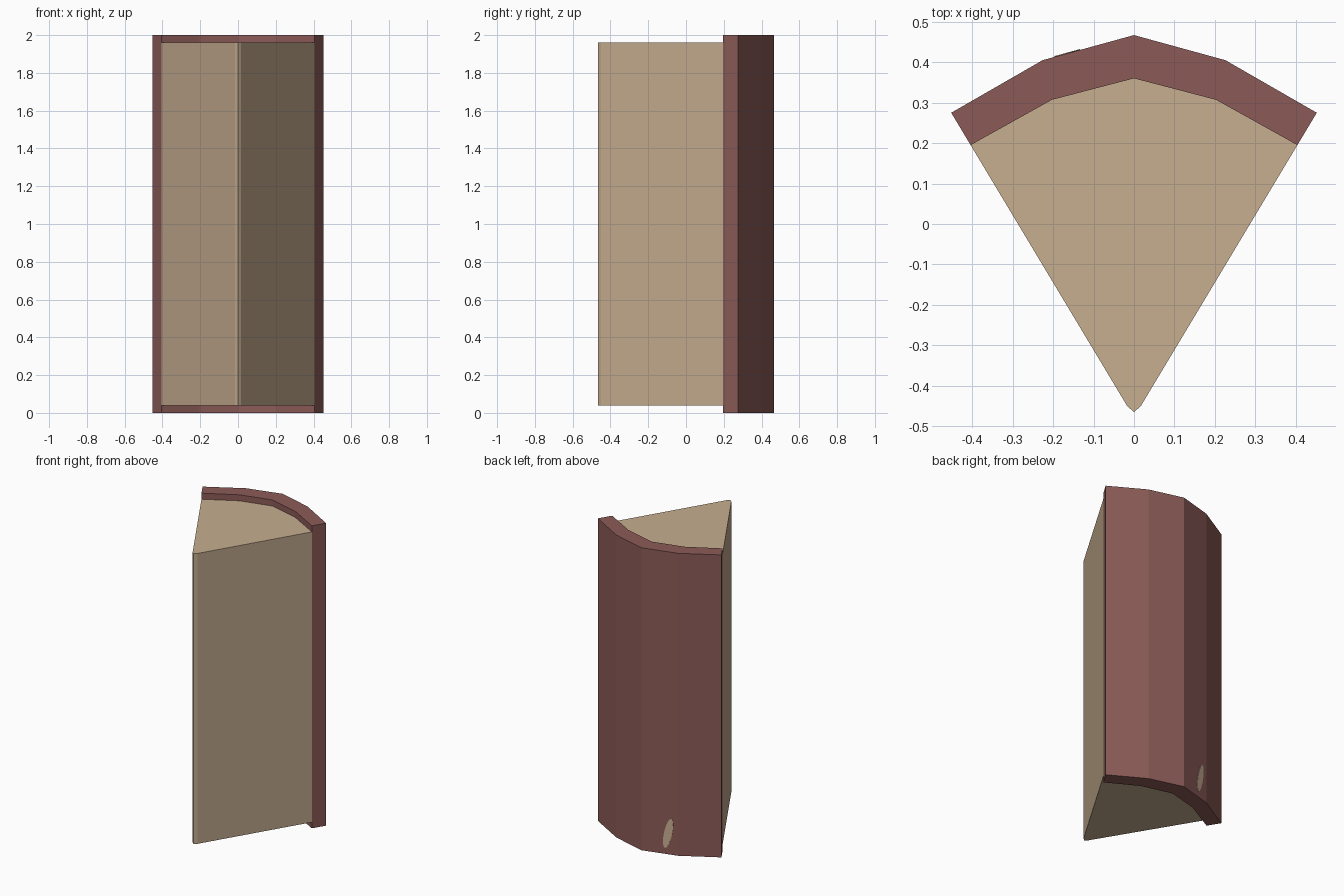
import bpy, bmesh, math
from mathutils import Vector

if "Cube" in bpy.data.objects:
    bpy.data.objects.remove(bpy.data.objects["Cube"])


def material(name, rgb):
    m = bpy.data.materials.new(name)
    m.diffuse_color = (*rgb, 1)
    m.use_nodes = True
    m.node_tree.nodes["Principled BSDF"].inputs["Base Color"].default_value = m.diffuse_color
    return m


def prism(name, base, offset, mat):
    """Extrude a closed polygon of 3D points along an offset."""
    bm = bmesh.new()
    face = bm.faces.new([bm.verts.new(p) for p in base])
    top = bmesh.ops.extrude_face_region(bm, geom=[face])["geom"]
    bmesh.ops.translate(bm, vec=offset,
                        verts=[v for v in top if isinstance(v, bmesh.types.BMVert)])
    bmesh.ops.recalc_face_normals(bm, faces=bm.faces)
    mesh = bpy.data.meshes.new(name)
    bm.to_mesh(mesh)
    bm.free()
    mesh.materials.append(mat)
    ob = bpy.data.objects.new(name, mesh)
    bpy.context.collection.objects.link(ob)
    return ob


def mirrored(half):
    """Complete a right-hand arc, listed from the middle outwards."""
    return [(-x, y) for x, y in reversed(half[1:])] + half


tan = material("pale tan", (0.57, 0.42, 0.28))
red = material("dusty red brown", (0.26, 0.105, 0.095))

outer = mirrored([(0, 0.467), (0.226, 0.405), (0.452, 0.275)])
inner = mirrored([(0, 0.36), (0.203, 0.307), (0.404, 0.195)])
tip = [(0.017, -0.45), (0, -0.465), (-0.017, -0.45)]

# curved outer rind, full height
prism("rind", [(x, y, 0) for x, y in outer + inner[::-1]], (0, 0, 2), red)

# wedge filling, slightly recessed at both ends
prism("wedge_body", [(x, y, 0.04) for x, y in inner + tip], (0, 0, 1.92), tan)

# thin slanted oval mark low on the back of the rind
a, b = Vector((*outer[2], 0)), Vector((*outer[1], 0))
along = (b - a).normalized()
out = Vector((along.y, -along.x, 0))
if out.y < 0:
    out = -out
centre = a.lerp(b, 0.73) + Vector((0, 0, 0.14)) - out * 0.002
oval = []
for i in range(20):
    t = i * math.tau / 20
    v = 0.1 * math.sin(t)
    u = 0.026 * math.cos(t) + 0.2 * v
    oval.append(centre + along * u + Vector((0, 0, v)))
prism("oval_mark", oval, out * 0.004, tan)
